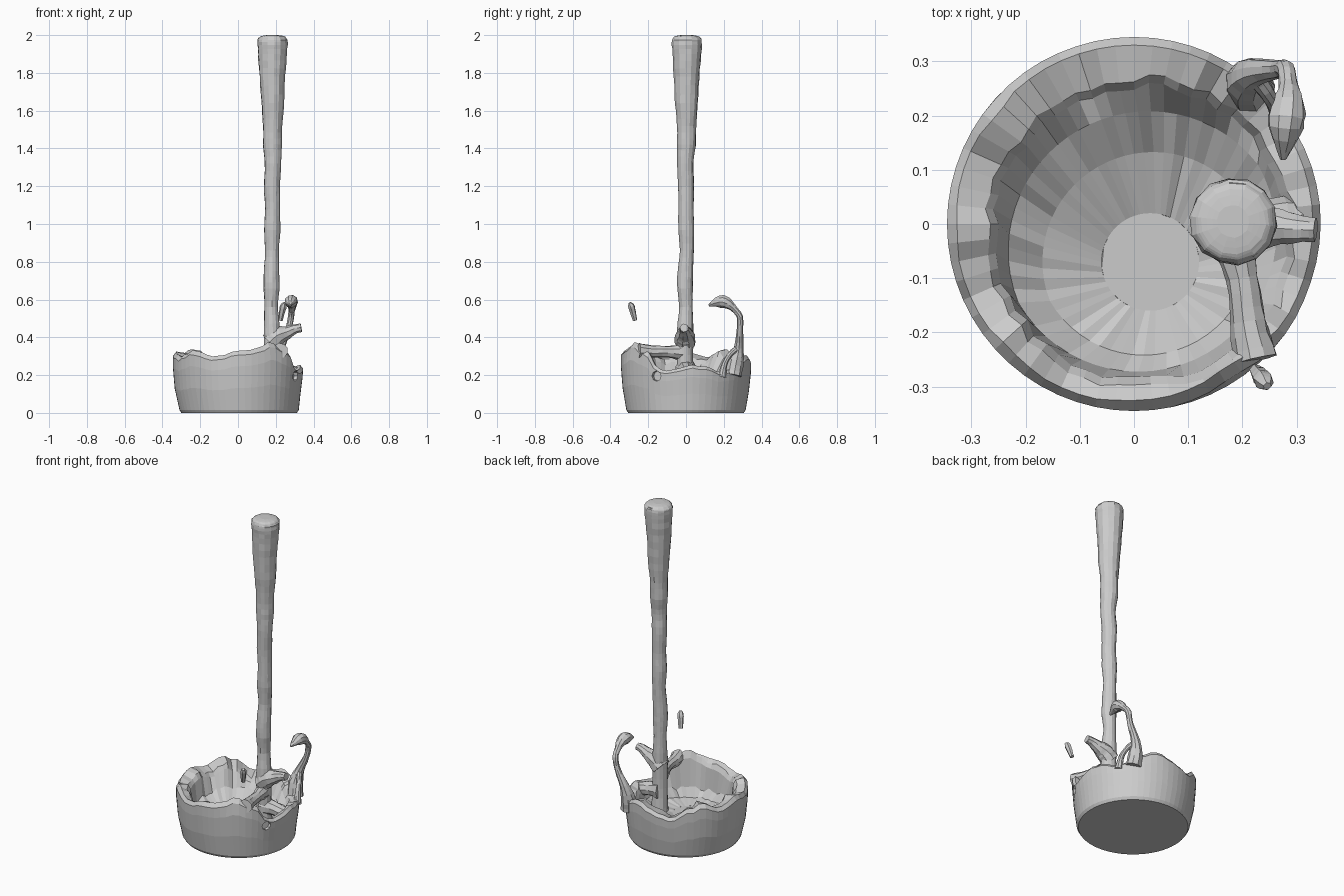
import bpy, bmesh, math, random
from mathutils import Vector

if "Cube" in bpy.data.objects:
    bpy.data.objects.remove(bpy.data.objects["Cube"])

random.seed(4)


def finish(name, bm):
    bmesh.ops.recalc_face_normals(bm, faces=bm.faces)
    me = bpy.data.meshes.new(name)
    bm.to_mesh(me)
    bm.free()
    ob = bpy.data.objects.new(name, me)
    bpy.context.collection.objects.link(ob)
    return ob


def loft(name, rings):
    """Skin a list of equal-length point rings and cap both ends."""
    bm = bmesh.new()
    vs = [[bm.verts.new(p) for p in r] for r in rings]
    n = len(vs[0])
    for a, b in zip(vs, vs[1:]):
        for i in range(n):
            j = (i + 1) % n
            bm.faces.new((a[i], a[j], b[j], b[i]))
    bm.faces.new(vs[0])
    bm.faces.new(vs[-1])
    return finish(name, bm)


def tube(name, path, sides=9, noise=0.06):
    """Path entries are x, y, z, radius; points are smoothed between entries."""
    pts = []
    for k in range(len(path) - 1):
        p = [Vector(path[min(max(k + o, 0), len(path) - 1)]) for o in (-1, 0, 1, 2)]
        for s in range(3):
            t = s / 3
            pts.append(0.5 * (2 * p[1] + (p[2] - p[0]) * t
                       + (2 * p[0] - 5 * p[1] + 4 * p[2] - p[3]) * t * t
                       + (3 * p[1] - p[0] - 3 * p[2] + p[3]) * t ** 3))
    pts.append(Vector(path[-1]))
    rings, u = [], None
    for i, p in enumerate(pts):
        c = p.xyz
        d = (pts[min(i + 1, len(pts) - 1)].xyz - pts[max(i - 1, 0)].xyz).normalized()
        if u is None:
            u = d.orthogonal()
        u = (u - d * u.dot(d)).normalized()
        v = d.cross(u)
        ring = []
        for k in range(sides):
            a = math.tau * k / sides
            r = max(p.w, 0.004) * (1 + random.uniform(-noise, noise))
            ring.append(c + (u * math.cos(a) + v * math.sin(a)) * r)
        rings.append(ring)
    return loft(name, rings)


# Ragged rim: angle in degrees -> height
RIM = [(0, .25), (12, .25), (35, .215), (45, .23), (55, .27), (70, .31), (90, .28),
       (108, .25), (128, .31), (142, .335), (160, .29), (180, .32), (205, .30),
       (225, .33), (250, .30), (270, .325), (288, .34), (303, .375), (320, .33),
       (335, .235), (345, .225), (360, .25)]


def rim_height(deg):
    for (a, h), (b, g) in zip(RIM, RIM[1:]):
        if a <= deg <= b:
            t = (deg - a) / (b - a)
            t = t * t * (3 - 2 * t)
            return h + (g - h) * t


def outer_radius(z):
    return 0.312 + 0.033 * math.sin(min(z / 0.26, 1) * math.pi / 2) - 0.25 * max(z - 0.31, 0)


# Cup: outer wall, broken lip, sloping hollow
N = 60
rings = [[] for _ in range(11)]
for i in range(N):
    deg = 360 * i / N
    a = math.radians(deg)
    h = rim_height(deg) + random.uniform(-.006, .006)
    d = Vector((math.cos(a), math.sin(a), 0))
    back = max(0, math.cos(a - math.radians(120)))
    lip = 0.27 - 0.022 * math.cos(a - math.radians(130)) + random.uniform(-.008, .008)
    low = Vector((0.03, -0.07, 0))
    spec = [(0.306, 0), (outer_radius(.02), .016)]
    spec += [(outer_radius(h * f), h * f) for f in (.4, .75, .93)]
    spec += [(outer_radius(h) - .015, h), (lip + .015, h - .012 + random.uniform(-.012, .006)),
             (lip, h - .04)]
    for k, (r, z) in enumerate(spec):
        side = Vector((0.006, 0, 0)) if k < 2 else Vector()
        rings[k].append(d * r + side + Vector((0, 0, z)))

    def hollow(k, r, f, z, n):
        rings[k].append(d * r + low * f
                        + Vector((0, 0, z + random.uniform(-n, n))))
    hollow(8, .255 - .035 * back, .25, .16 + .04 * back, .012)
    hollow(9, .20 - .03 * back, .6, .118 + .03 * back, .007)
    hollow(10, .09, 1, .10, .002)
cup = loft("cup", rings)

# Small pit in the outside wall
a = math.atan2(-0.155, 0.30)
bpy.ops.mesh.primitive_cylinder_add(vertices=8, radius=.027, depth=.05,
                                    location=(.345 * math.cos(a), .345 * math.sin(a), .195),
                                    rotation=(0, math.pi / 2, a))
cutter = bpy.context.object
mod = cup.modifiers.new("pit", 'BOOLEAN')
mod.object = cutter
mod.solver = 'EXACT'
bpy.context.view_layer.objects.active = cup
bpy.ops.object.modifier_apply(modifier="pit")
bpy.data.objects.remove(cutter)

# Long uneven handle, widening to a rounded top
path = [(.18, 0, .09, .05), (.18, -.005, .25, .042), (.18, -.005, .42, .044),
        (.176, 0, .56, .036), (.178, -.005, .66, .042), (.178, -.003, .75, .041),
        (.18, .004, .86, .037), (.181, .002, .97, .043), (.183, 0, 1.08, .040),
        (.18, 0, 1.2, .043), (.185, -.004, 1.32, .043), (.183, .002, 1.42, .050),
        (.183, .003, 1.52, .051), (.184, .002, 1.64, .060), (.182, .003, 1.78, .068),
        (.183, .005, 1.9, .077), (.183, .005, 1.965, .080), (.183, .005, 1.985, .074),
        (.183, .005, 1.995, .06), (.183, .005, 2.0, .03)]
tube("handle", path, sides=14, noise=.03)

# Flared spur sticking out of the handle
tube("handle_spur", [(.17, -.005, .37, .055), (.21, -.005, .405, .052), (.26, -.005, .425, .036),
                     (.30, -.008, .443, .027), (.335, -.01, .45, .022)])

# Webs joining the handle to the rim
tube("web_front", [(.18, -.02, .32, .045), (.20, -.10, .325, .03), (.21, -.18, .325, .034),
                   (.225, -.25, .33, .04)])
tube("web_side", [(.17, 0, .23, .06), (.23, .005, .225, .042), (.28, .01, .215, .04),
                  (.315, .015, .21, .032)])

# Hooked strand rising from the back right rim
tube("strand", [(.215, .25, .20, .045), (.21, .265, .28, .04), (.225, .28, .35, .026),
                (.265, .285, .44, .017), (.28, .285, .51, .017), (.285, .255, .55, .018),
                (.285, .22, .58, .03), (.28, .18, .59, .033), (.275, .12, .57, .006)])
tube("strand_brace", [(.225, .27, .34, .018), (.25, .235, .31, .014), (.265, .205, .26, .016),
                      (.27, .19, .19, .025)])

# Loose floating fragment
tube("fragment", [(.246, -.299, .582, .008), (.24, -.29, .565, .018),
                  (.232, -.28, .53, .016), (.225, -.27, .49, .012)], sides=6)
